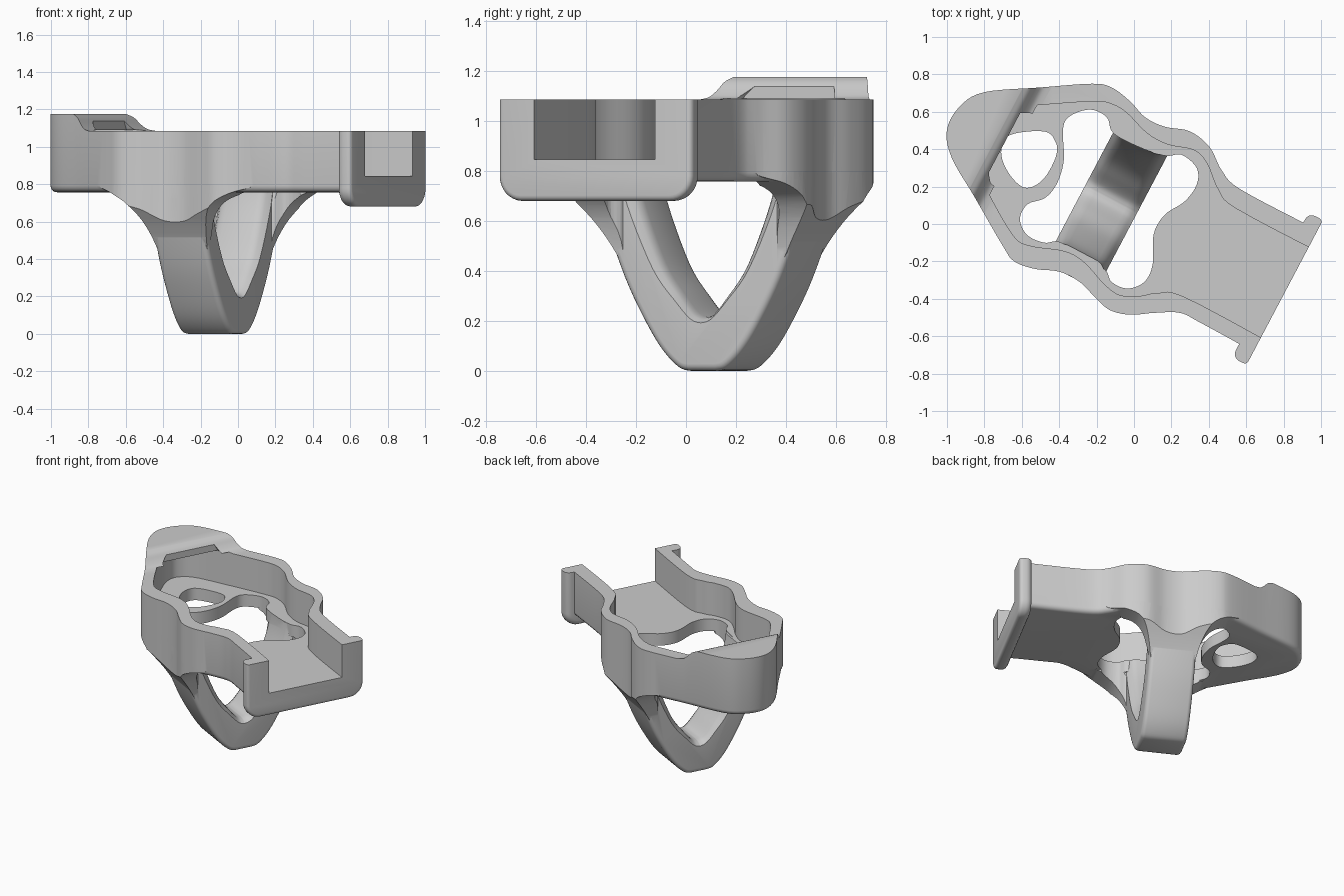
import bpy, bmesh, math
from mathutils import Vector

if "Cube" in bpy.data.objects:
    bpy.data.objects.remove(bpy.data.objects["Cube"])

# The part lies along a turned axis: u runs along it, v across it
U = Vector((0.884, -0.467, 0))
V = Vector((0.467, 0.884, 0))
LOOP_U, LOOP_V = -0.17, 0.06

grey = bpy.data.materials.new("plain grey")
grey.use_nodes = True
grey.diffuse_color = (0.6, 0.6, 0.6, 1)
grey.node_tree.nodes["Principled BSDF"].inputs["Base Color"].default_value = grey.diffuse_color


# Mappings from profile coordinates plus depth to space
def flat(a, b, depth):
    return Vector((a, b, depth))


def across(v, z, u):
    return U * u + V * v + Vector((0, 0, z))


def along(u, z, v):
    return U * u + V * v + Vector((0, 0, z))


def spline(points, closed=False, steps=5):
    """Smooth curve through the given points."""
    n = len(points)
    pts = [Vector(p) for p in points]
    get = (lambda i: pts[i % n]) if closed else (lambda i: pts[max(0, min(n - 1, i))])
    out = []
    for i in range(n if closed else n - 1):
        a, b, c, d = (get(i + k) for k in (-1, 0, 1, 2))
        for s in range(steps):
            t = s / steps
            out.append(0.5 * (2 * b + (c - a) * t + (2 * a - 5 * b + 4 * c - d) * t * t
                              + (3 * b - a - 3 * c + d) * t ** 3))
    return out if closed else out + [pts[-1]]


def loft(name, layers, place, bevel_start=0, bevel_end=0):
    """Skin (profile, depth) layers and round the rims of the two caps."""
    bm = bmesh.new()
    rings = [[bm.verts.new(place(p[0], p[1], d)) for p in profile] for profile, d in layers]
    caps = [bm.faces.new(rings[0]), bm.faces.new(rings[-1])]
    n = len(rings[0])
    for low, high in zip(rings, rings[1:]):
        for i in range(n):
            j = (i + 1) % n
            bm.faces.new((low[i], low[j], high[j], high[i]))
    bmesh.ops.recalc_face_normals(bm, faces=bm.faces[:])
    for cap, size in zip(caps, (bevel_start, bevel_end)):
        if size:
            bmesh.ops.bevel(bm, geom=list(cap.edges), offset=size, segments=4, profile=0.5,
                            affect='EDGES', clamp_overlap=False)
    mesh = bpy.data.meshes.new(name)
    bm.to_mesh(mesh)
    bm.free()
    mesh.materials.append(grey)
    obj = bpy.data.objects.new(name, mesh)
    bpy.context.collection.objects.link(obj)
    return obj


def prism(name, profile, place, start, end, bevel_start=0, bevel_end=0):
    return loft(name, [(profile, start), (profile, end)], place, bevel_start, bevel_end)


def combine(target, other, operation):
    mod = target.modifiers.new("combine", 'BOOLEAN')
    mod.object, mod.operation, mod.solver = other, operation, 'EXACT'
    bpy.context.view_layer.objects.active = target
    bpy.ops.object.modifier_apply(modifier=mod.name)
    bpy.data.objects.remove(other)


def mirrored(half, centre):
    """Closed profile from a rising (half width, height) curve."""
    left = [(centre - w, z) for w, z in reversed(half) if w > 0]
    return [(centre + w, z) for w, z in half] + left


def opening(grow=0):
    """Inside of the V loop, widened by grow."""
    half = spline([(0, .215), (.04, .23), (.1, .3), (.19, .43), (.29, .68), (.325, .845), (.325, .95)])
    return mirrored([(w * (1 + grow * 3), z - grow * .5) for w, z in half], LOOP_V)


# Tray outline
end_a, end_b = U * 0.85 + V * 0.43, U * 0.85 - V * 0.305
outline = [end_a.xy, (.57, .185), (.47, .285), (.405, .41), (.3, .495), (.165, .52), (.06, .57),
           (-.02, .655), (-.12, .73), (-.225, .75), (-.5, .73), (-.8, .705), (-.93, .63),
           (-1, .505), (-.975, .355), (-.85, .14), (-.7, -.12), (-.64, -.2), (-.53, -.24),
           (-.4, -.255), (-.29, -.31), (-.21, -.39), (-.13, -.46), (-.02, -.485), (.11, -.475),
           (.245, -.475), (.35, -.525), end_b.xy]
outer = spline(outline)
body = prism("clip_tray", outer, flat, .757, 1.175, bevel_start=.035)

# Flared roots that join the loop to the tray
flare_half = spline([(.04, .1), (.2, .22), (.335, .39), (.42, .53), (.49, .63), (.56, .71), (.66, .77), (.66, .8)])
flare = prism("flare", mirrored(flare_half, LOOP_V), across, -1, 1)
side_half = spline([(.12, .25), (.145, .42), (.17, .54), (.205, .63), (.26, .7), (.35, .75), (.45, .783), (.45, .8)])
combine(flare, prism("flare_side", mirrored(side_half, LOOP_U), along, -1, 1), 'INTERSECT')
combine(flare, prism("flare_limit", outer, flat, .2, .9), 'INTERSECT')
combine(flare, prism("flare_opening", opening(.05), across, -1.5, 1.5), 'DIFFERENCE')
combine(body, flare, 'UNION')

# End flange with rounded lower corners
flange = [(-.385, 1.3)]
for centre, first in ((-.285, math.pi), (.39, 1.5 * math.pi)):
    for k in range(9):
        angle = first + k * math.pi / 16
        flange.append((centre + .1 * math.cos(angle), .78 + .1 * math.sin(angle)))
flange.append((.49, 1.3))
combine(body, prism("flange", flange, across, .797, .884, .04, .022), 'UNION')

# Rim height with the raised end cap
rim = spline([(-.88, 1.18), (-.86, 1.172), (-.83, 1.155), (-.8, 1.12), (-.77, 1.095), (-.73, 1.085)])
combine(body, prism("rim_cutter", rim + [(1.2, 1.085), (1.2, 1.5), (-.88, 1.5)], along, -1, 1), 'DIFFERENCE')

# Cavity open at the flange and running under the cap
open_a, open_b = U + V * .328, U - V * .222
cavity = [open_a.xy, (.55, .08), (.45, .185), (.39, .325), (.32, .395), (.18, .425), (.07, .485),
          (-.04, .595), (-.13, .645), (-.235, .655), (-.57, .63), (-.78, .605), (-.87, .55),
          (-.895, .48), (-.875, .38), (-.79, .19), (-.65, -.055), (-.56, -.115), (-.37, -.145),
          (-.265, -.205), (-.155, -.325), (-.075, -.38), (.03, -.385), (.12, -.37), (.27, -.39),
          open_b.xy]
combine(body, prism("cavity_cutter", spline(cavity), flat, .845, 1.09), 'DIFFERENCE')
notch = [(-.17, 1.087), (-.165, 1.1), (-.1, 1.155), (-.08, 1.3), (.21, 1.3), (.23, 1.155), (.26, 1.1), (.27, 1.087)]
combine(body, prism("notch_cutter", notch, across, -.815, -.7), 'DIFFERENCE')

# Floor openings
small_hole = [(-.665, .475), (-.48, .495), (-.42, .44), (-.415, .37), (-.465, .265), (-.53, .205),
              (-.6, .2), (-.675, .28), (-.71, .385)]
big_hole = [(-.38, .505), (-.345, .575), (-.235, .612), (-.145, .57), (-.11, .485), (.03, .41),
            (.165, .365), (.255, .37), (.335, .3), (.335, .21), (.27, .12), (.165, .05),
            (.105, -.055), (.1, -.215), (.055, -.31), (-.035, -.345), (-.12, -.31),
            (-.155, -.245), (-.28, -.165), (-.4, -.095), (-.48, -.1), (-.57, -.06), (-.61, .025),
            (-.57, .105), (-.475, .14), (-.41, .22), (-.375, .345)]
for hole in (small_hole, big_hole):
    combine(body, prism("hole_cutter", spline(hole, closed=True), flat, .1, 1), 'DIFFERENCE')

# Hanging V loop with a soft-edged opening
loop_half = spline([(.06, 0), (.11, .014), (.185, .085), (.262, .2), (.352, .37), (.442, .6), (.465, .7), (.465, .843)])
loop = prism("loop", mirrored(loop_half, LOOP_V), across, LOOP_U - .157, LOOP_U + .157, .028, .028)
layers = [(opening(g), LOOP_U + d) for d, g in
          ((-.2, .09), (-.15, .04), (-.135, .02), (-.115, .006), (-.09, 0),
           (.09, 0), (.115, .006), (.135, .02), (.15, .04), (.2, .09))]
combine(loop, loft("loop_opening", layers, across), 'DIFFERENCE')
combine(body, loop, 'UNION')

# Smooth curved faces, keep edges crisp
bpy.ops.object.select_all(action='DESELECT')
body.select_set(True)
bpy.context.view_layer.objects.active = body
bpy.ops.object.shade_smooth_by_angle(angle=math.radians(30))
